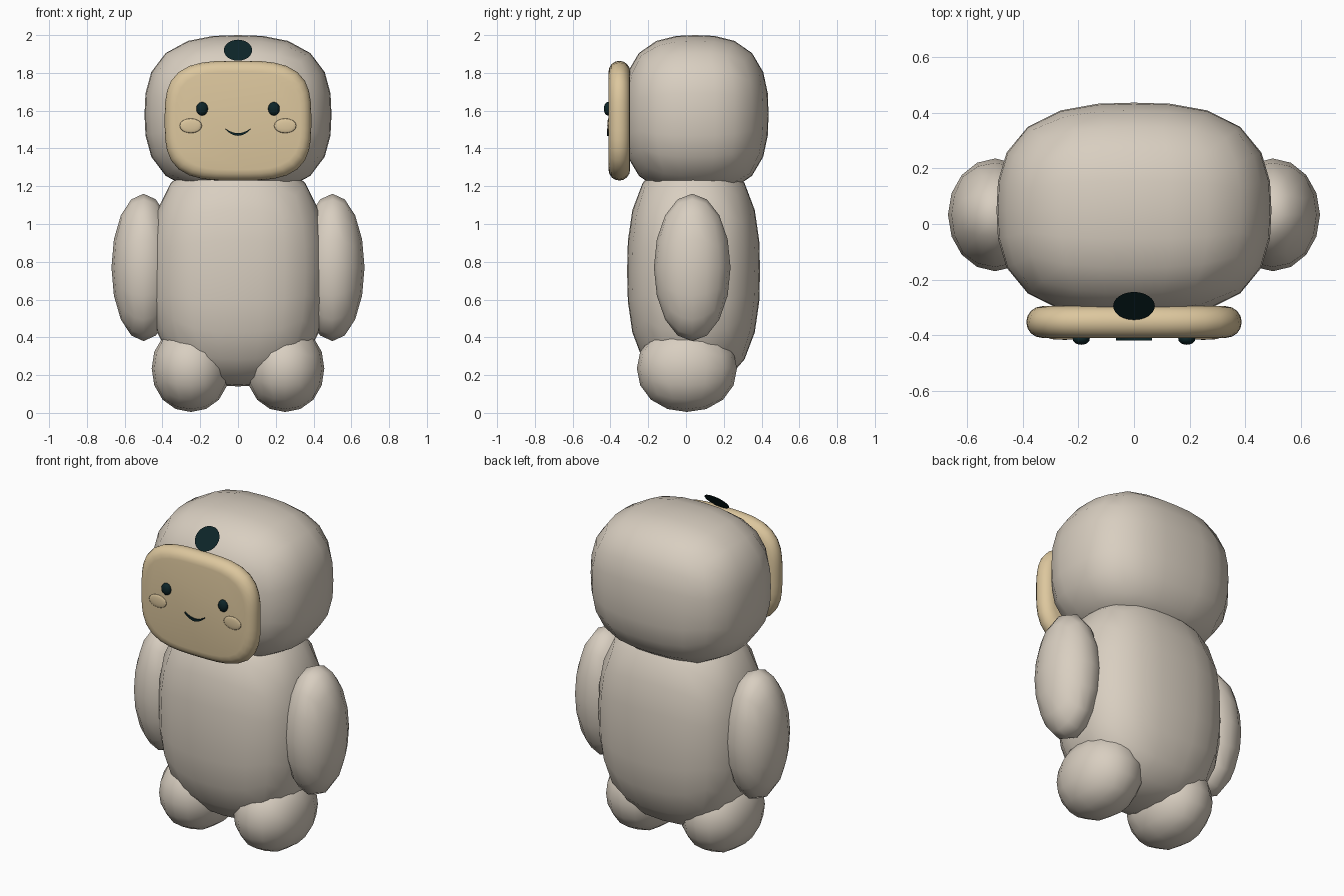
import bpy, bmesh, math
from mathutils import Vector, Matrix

if "Cube" in bpy.data.objects:
    bpy.data.objects.remove(bpy.data.objects["Cube"])


def material(name, rgb):
    m = bpy.data.materials.new(name)
    m.diffuse_color = (*rgb, 1)
    m.use_nodes = True
    m.node_tree.nodes["Principled BSDF"].inputs["Base Color"].default_value = m.diffuse_color
    return m


FUR = material("warm grey", (0.69, 0.62, 0.53))
TAN = material("tan", (0.72, 0.57, 0.34))
DARK = material("dark teal", (0.004, 0.018, 0.021))


def finish(name, bm, mat, smooth=True):
    bmesh.ops.recalc_face_normals(bm, faces=bm.faces)
    for f in bm.faces:
        f.smooth = smooth
    me = bpy.data.meshes.new(name)
    bm.to_mesh(me)
    bm.free()
    me.materials.append(mat)
    ob = bpy.data.objects.new(name, me)
    bpy.context.collection.objects.link(ob)
    return ob


def rounded_blob(name, centre, half, n, mat, cuts=5):
    """Cube grid projected on a superellipsoid: n=2 is round, higher is boxier."""
    bm = bmesh.new()
    bmesh.ops.create_cube(bm, size=2)
    bmesh.ops.subdivide_edges(bm, edges=bm.edges, cuts=cuts, use_grid_fill=True)
    for v in bm.verts:
        d = Vector([math.tan(c * math.pi / 4) for c in v.co])
        d /= sum(abs(c) ** n for c in d) ** (1 / n)
        v.co = Vector([c + h * k for c, h, k in zip(centre, half, d)])
    return finish(name, bm, mat)


# Head and body
rounded_blob("head", (0, 0.05, 1.58), (0.495, 0.387, 0.42), 2.7, FUR)
rounded_blob("body", (0, 0.04, 0.75), (0.465, 0.352, 0.61), 2.6, FUR)

# Arms and feet
for side, s in (("left", 1), ("right", -1)):
    rounded_blob(side + "_arm", (s * 0.5, 0.033, 0.77), (0.17, 0.203, 0.39), 2, FUR, 3)
    rounded_blob(side + "_foot", (s * 0.25, 0.005, 0.235), (0.207, 0.265, 0.23), 2.1, FUR, 3)

# Face plate: rounded outline with a half-round rim
bm = bmesh.new()
SEG, RIM, N = 40, 0.057, 3.3
rings = []
for k in range(9):
    a = -math.pi / 2 + math.pi * k / 8
    inset = RIM * (1 - math.cos(a))
    ring = []
    for i in range(SEG):
        t = 2 * math.pi * i / SEG
        c, s = math.cos(t), math.sin(t)
        r = (abs(c) ** N + abs(s) ** N) ** (-1 / N)
        ring.append(bm.verts.new(((0.388 - inset) * c * r, -0.353 - RIM * math.sin(a),
                                  1.547 + (0.317 - inset) * s * r)))
    rings.append(ring)
for lo, hi in zip(rings, rings[1:]):
    for i in range(SEG):
        j = (i + 1) % SEG
        bm.faces.new((lo[i], lo[j], hi[j], hi[i]))
bm.faces.new(rings[0])
bm.faces.new(rings[-1])
finish("face_plate", bm, TAN)

# Eyes and cheeks
for side, s in (("left", 1), ("right", -1)):
    rounded_blob(side + "_eye", (s * 0.19, -0.413, 1.61), (0.031, 0.022, 0.036), 2, DARK, 3)
    rounded_blob(side + "_cheek", (s * 0.25, -0.41, 1.52), (0.059, 0.007, 0.039), 2, TAN, 3)

# Mouth: thin tapered smile ribbon
bm = bmesh.new()
rows = []
for i in range(13):
    u = -1 + i / 6
    x, z, w = 0.065 * u, 1.474 + 0.028 * u * u, 0.003 + 0.004 * (1 - u * u)
    rows.append([bm.verts.new((x, y, z + d)) for y, d in
                 ((-0.419, -w), (-0.419, w), (-0.409, w), (-0.409, -w))])
for a, b in zip(rows, rows[1:]):
    for i in range(4):
        j = (i + 1) % 4
        bm.faces.new((a[i], a[j], b[j], b[i]))
bm.faces.new(rows[0])
bm.faces.new(rows[-1])
finish("mouth", bm, DARK, False)

# Flat round spot resting on the forehead
bm = bmesh.new()
tilt = Vector((0, -0.74, 0.67)).to_track_quat('Z', 'Y').to_matrix().to_4x4()
bmesh.ops.create_circle(bm, cap_ends=True, segments=24, radius=0.075,
                        matrix=Matrix.Translation((0, -0.295, 1.92)) @ tilt)
spot = finish("forehead_spot", bm, DARK, False)
if spot.data.polygons[0].normal.z < 0:
    spot.data.flip_normals()
